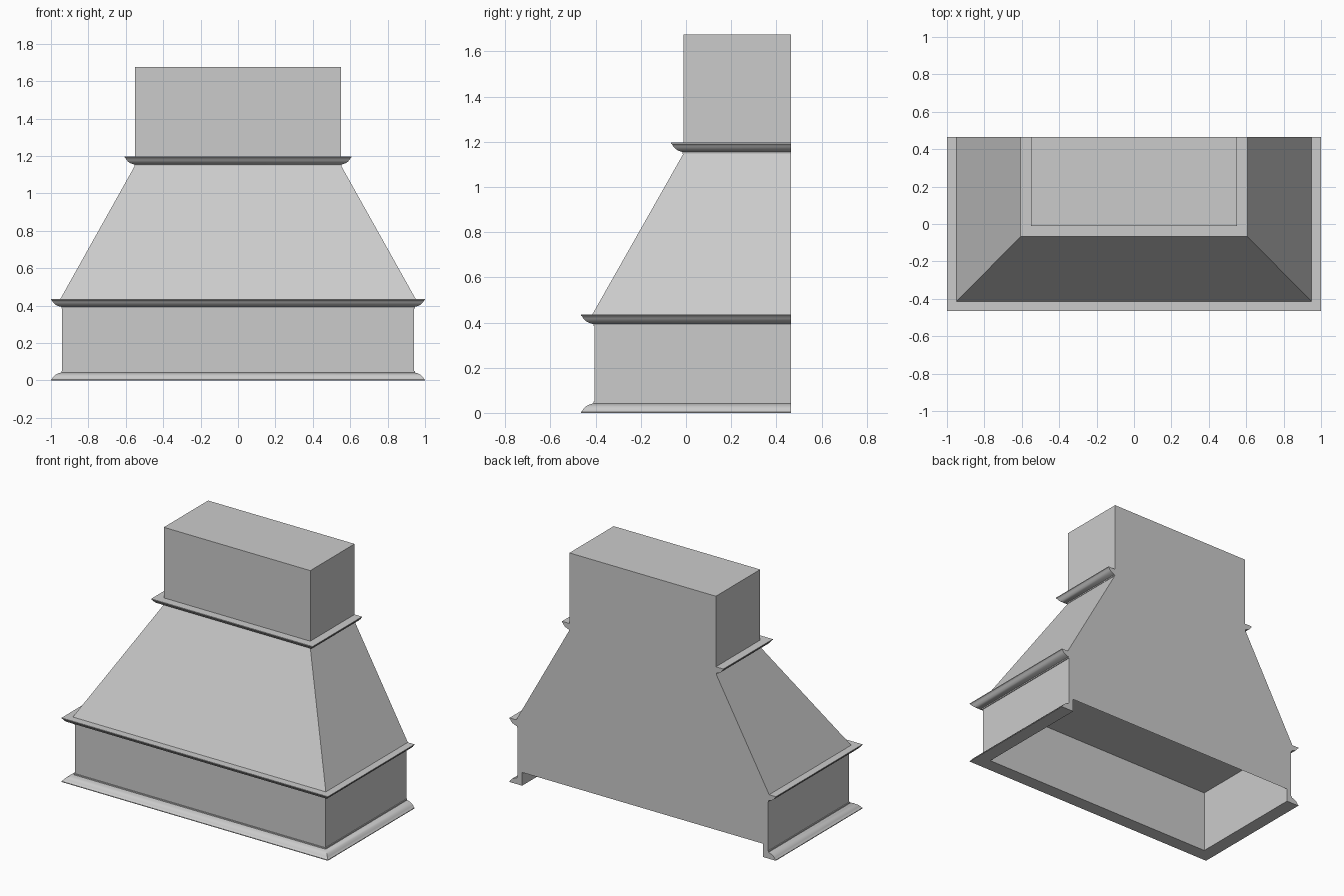
import bpy
import bmesh
from math import radians

cube = bpy.data.objects.get("Cube")
if cube:
    bpy.data.objects.remove(cube, do_unlink=True)

BACK = 0.465          # wall side of the hood
GREY = (0.6, 0.6, 0.6, 1.0)

mat = bpy.data.materials.new("grey paint")
mat.use_nodes = True
mat.diffuse_color = GREY
mat.node_tree.nodes["Principled BSDF"].inputs["Base Color"].default_value = GREY


def make_object(name, bm, smooth=False):
    bmesh.ops.recalc_face_normals(bm, faces=bm.faces)
    mesh = bpy.data.meshes.new(name)
    bm.to_mesh(mesh)
    bm.free()
    mesh.materials.append(mat)
    obj = bpy.data.objects.new(name, mesh)
    bpy.context.collection.objects.link(obj)
    if smooth:
        bpy.ops.object.select_all(action='DESELECT')
        obj.select_set(True)
        bpy.context.view_layer.objects.active = obj
        bpy.ops.object.shade_smooth_by_angle(angle=radians(35))
    return obj


def wrap(name, profile, closed=False, lid=False, smooth=False):
    """Run a (half width, front y, z) profile round the left, front and right."""
    bm = bmesh.new()
    rows = [[bm.verts.new(p) for p in
             ((-w, BACK, z), (-w, y, z), (w, y, z), (w, BACK, z))]
            for w, y, z in profile]
    pairs = list(zip(rows, rows[1:]))
    if closed:
        pairs.append((rows[-1], rows[0]))
        bm.faces.new([r[0] for r in rows])
        bm.faces.new([r[3] for r in rows])
    for a, b in pairs:
        for i in range(3):
            bm.faces.new((a[i], a[i + 1], b[i + 1], b[i]))
    if lid:
        bm.faces.new(rows[-1])
    return make_object(name, bm, smooth)


# Moulding section: distance out from the wall, height
OGEE = [(0, 0), (0.005, 0), (0.005, 0.008), (0.022, 0.013), (0.038, 0.021),
        (0.049, 0.032), (0.055, 0.042), (0.06, 0.045), (0.06, 0.05)]


def moulding(w, y, z, scale=1.0, flip=False):
    sign = -1 if flip else 1
    return [(w + o * scale, y - o * scale, z + sign * h) for o, h in OGEE]


# Base moulding with its inner rim
foot = moulding(0.94, -0.405, 0.05, flip=True)
foot += [(0.905, -0.37, 0), (0.905, -0.37, 0.09), (0.94, -0.405, 0.09)]
wrap("base_moulding", foot, closed=True, smooth=True)

# Straight apron: outer skin, and open underside lining with ceiling
wrap("apron", [(0.94, -0.405, 0.09), (0.94, -0.405, 0.43)])
wrap("underside_lining", [(0.905, -0.37, 0.09), (0.905, -0.37, 0.43)], lid=True)

# Moulding above the apron
lower = moulding(0.94, -0.405, 0.385) + [(0.935, -0.40, 0.435)]
wrap("lower_crown_moulding", lower, closed=True, smooth=True)

# Sloping canopy
wrap("canopy", [(0.95, -0.415, 0.435), (0.55, -0.01, 1.15)])

# Moulding between canopy and chimney
upper = moulding(0.55, -0.01, 1.146, 0.93) + [(0.545, -0.005, 1.196)]
wrap("upper_crown_moulding", upper, closed=True, smooth=True)

# Chimney box
wrap("chimney", [(0.55, -0.01, 1.15), (0.55, -0.01, 1.675)], lid=True)

# Flat back panel following the outline
outline = [(0.94, 0.09), (0.94, 0.435), (0.95, 0.435), (0.55, 1.15), (0.55, 1.675)]
bm = bmesh.new()
points = outline + [(-x, z) for x, z in reversed(outline)]
bm.faces.new([bm.verts.new((x, BACK, z)) for x, z in points])
panel = make_object("back_panel", bm)
if panel.data.polygons[0].normal.y < 0:
    panel.data.flip_normals()
